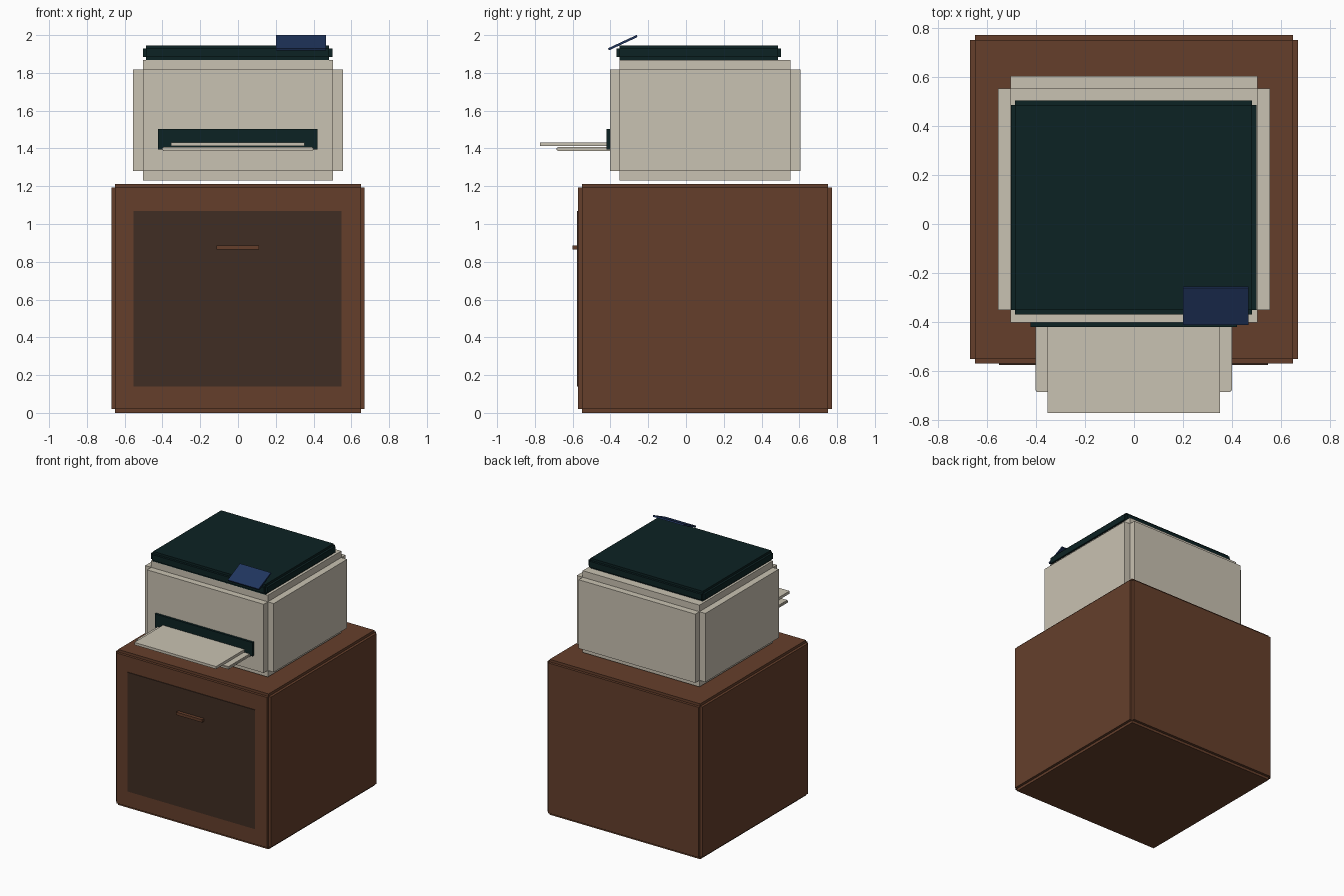
import bpy
import math

if "Cube" in bpy.data.objects:
    bpy.data.objects.remove(bpy.data.objects["Cube"])


def material(name, rgb):
    """Flat colour from 0-255 display values."""
    lin = [((c / 255 + 0.055) / 1.055) ** 2.4 if c > 10 else c / 255 / 12.92 for c in rgb]
    m = bpy.data.materials.new(name)
    m.diffuse_color = (*lin, 1)
    m.use_nodes = True
    m.node_tree.nodes["Principled BSDF"].inputs["Base Color"].default_value = m.diffuse_color
    return m


BROWN = material("brown wood", (101, 63, 43))
DARK_BROWN = material("dark brown", (64, 45, 35))
CREAM = material("cream plastic", (201, 194, 178))
DARK_GREEN = material("dark green", (12, 34, 35))
NAVY = material("navy blue", (32, 53, 94))


def box(name, mat, lo, hi, tilt=0):
    """Box between two corners, optionally tilted about x."""
    bpy.ops.mesh.primitive_cube_add(size=1, location=[(a + b) / 2 for a, b in zip(lo, hi)])
    ob = bpy.context.object
    ob.name = ob.data.name = name
    ob.scale = [b - a for a, b in zip(lo, hi)]
    ob.rotation_euler.x = tilt
    bpy.ops.object.transform_apply(location=False, rotation=False, scale=True)
    ob.data.materials.append(mat)
    return ob


def stepped_box(name, mat, lo, hi, step):
    """Box with square notches along all edges: a union of three boxes,
    each reaching full size along one axis only."""
    parts = []
    for axis in range(3):
        a = [v if i == axis else v + step for i, v in enumerate(lo)]
        b = [v if i == axis else v - step for i, v in enumerate(hi)]
        parts.append(box(name, mat, a, b))
    body = parts[0]
    for other in parts[1:]:
        mod = body.modifiers.new("union", 'BOOLEAN')
        mod.operation = 'UNION'
        mod.solver = 'EXACT'
        mod.object = other
        bpy.context.view_layer.objects.active = body
        bpy.ops.object.modifier_apply(modifier=mod.name)
        bpy.data.objects.remove(other, do_unlink=True)
    body.name = body.data.name = name
    return body


# Cabinet with door panel and handle
stepped_box("cabinet", BROWN, (-0.67, -0.571, 0), (0.67, 0.773, 1.213), 0.02)
box("door_panel", DARK_BROWN, (-0.552, -0.576, 0.14), (0.548, -0.569, 1.07))
box("door_handle", BROWN, (-0.113, -0.602, 0.865), (0.111, -0.575, 0.887))

# Printer body and lid
stepped_box("printer_body", CREAM, (-0.555, -0.403, 1.23), (0.555, 0.605, 1.868), 0.051)
stepped_box("scanner_lid", DARK_GREEN, (-0.503, -0.369, 1.866), (0.5, 0.504, 1.946), 0.017)

# Paper slot, output tray and paper sheet
box("paper_slot", DARK_GREEN, (-0.424, -0.421, 1.395), (0.421, -0.4, 1.502))
stepped_box("output_tray", CREAM, (-0.403, -0.686, 1.386), (0.4, -0.39, 1.408), 0.005)
box("paper_stack", CREAM, (-0.354, -0.773, 1.412), (0.352, -0.39, 1.432))

# Tilted control screen
box("control_screen", NAVY, (0.2, -0.418, 1.954), (0.467, -0.251, 1.966), math.radians(25))
